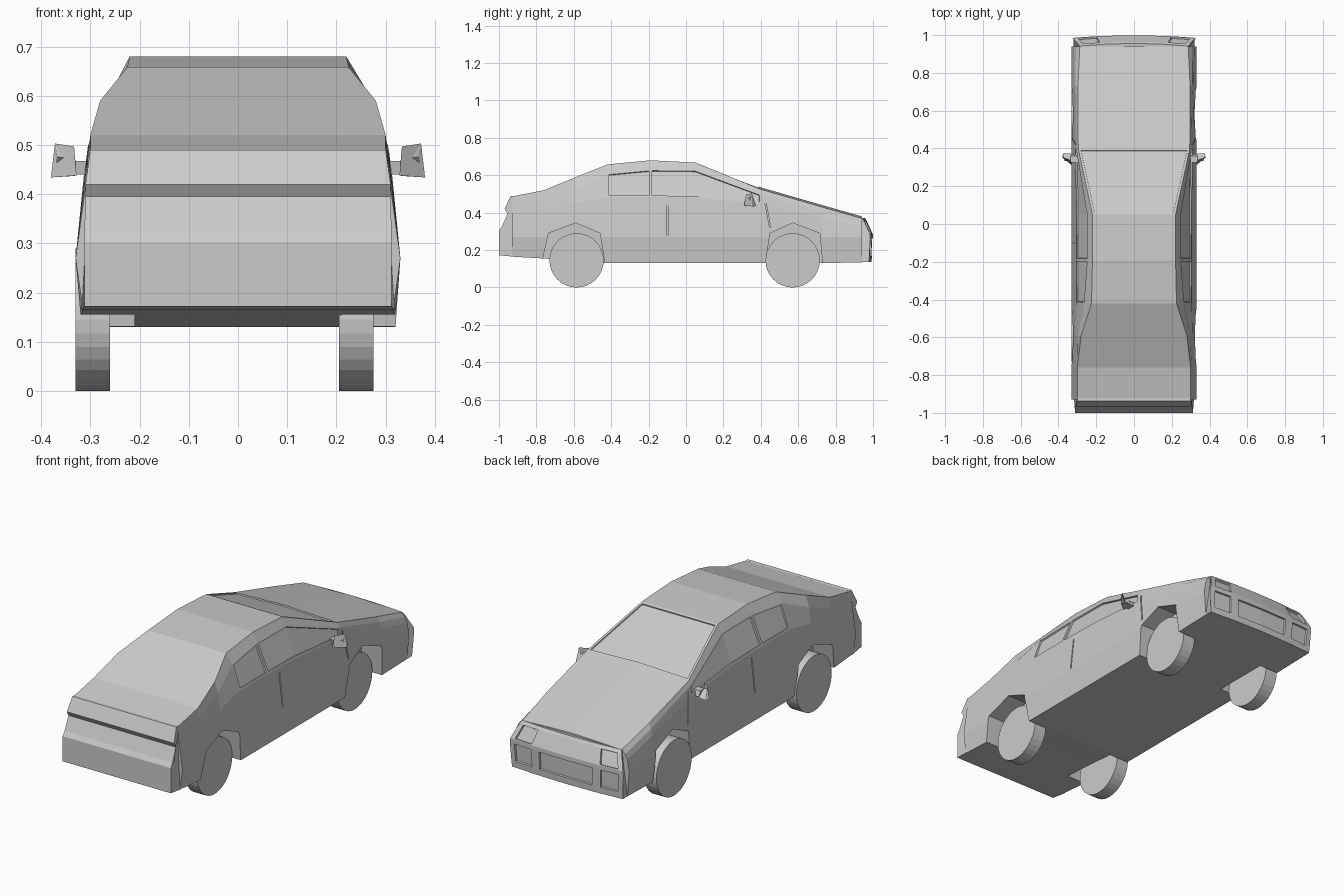
import bpy, bmesh, math
from mathutils import Matrix

if "Cube" in bpy.data.objects:
    bpy.data.objects.remove(bpy.data.objects["Cube"])


def finish(name, bm):
    bmesh.ops.recalc_face_normals(bm, faces=bm.faces)
    me = bpy.data.meshes.new(name)
    bm.to_mesh(me)
    bm.free()
    ob = bpy.data.objects.new(name, me)
    bpy.context.collection.objects.link(ob)
    return ob


def recess(bm, faces, border, depth):
    bmesh.ops.inset_region(bm, faces=faces, thickness=border, use_even_offset=True)
    bmesh.ops.inset_region(bm, faces=faces, thickness=0.001, depth=-depth, use_even_offset=True)


def prism(name, profile, x0, x1):
    """Extrude a (y, z) profile along x."""
    bm = bmesh.new()
    a, b = ([bm.verts.new((x, y, z)) for y, z in profile] for x in (x0, x1))
    bm.faces.new(a)
    bm.faces.new(b)
    for i in range(len(a)):
        j = (i + 1) % len(a)
        bm.faces.new((a[i], a[j], b[j], b[i]))
    return finish(name, bm)


def fascia(name, rows, fracs, crown=0.0, panels=()):
    """Closed end piece: (half width, y, z) rows spread across the car."""
    bm = bmesh.new()
    grid = [[bm.verts.new((w * f, y + (crown * (1 - f * f) if 0 < i < len(rows) - 1 else 0), z))
             for f in fracs] for i, (w, y, z) in enumerate(rows)]
    cells = {}
    for i in range(len(rows)):
        k = (i + 1) % len(rows)
        for j in range(len(fracs) - 1):
            cells[i, j] = bm.faces.new((grid[i][j], grid[i][j + 1], grid[k][j + 1], grid[k][j]))
    bm.faces.new([r[0] for r in grid])
    bm.faces.new([r[-1] for r in grid])
    bmesh.ops.recalc_face_normals(bm, faces=bm.faces)
    for row, cols in panels:
        recess(bm, [cells[row, c] for c in cols], 0.004, 0.01)
    return finish(name, bm)


# Body shell stations: y, floor z, floor w, belt w/z, window top w/z, top edge w/z
stations = [
    (-.93, .165, .315, .312, .40, .306, .45, .300, .487),
    (-.76, .155, .320, .312, .42, .306, .47, .300, .520),
    (-.59, .145, .320, .310, .45, .297, .53, .280, .590),
    (-.42, .130, .320, .306, .485, .262, .61, .225, .658),
    (-.19, .130, .320, .306, .485, .245, .632, .220, .680),
    (.05, .130, .320, .306, .480, .245, .630, .220, .668),
    (.40, .130, .320, .312, .450, .304, .500, .295, .525),
    (.73, .130, .320, .316, .370, .309, .405, .297, .430),
    (.94, .135, .320, .320, .325, .308, .350, .287, .370),
]
bm = bmesh.new()
rings = []
for y, zb, wb, sw, sz, gw, gz, tw, tz in stations:
    half = [(wb, zb), (.33, .27), (sw, sz), (gw, gz), (tw, tz)]
    crown = .01 if y > .3 else 0
    pts = half + [(0, tz + crown)] + [(-w, z) for w, z in reversed(half)]
    rings.append([bm.verts.new((x, y, z)) for x, z in pts])
cell = {}
for i in range(len(rings) - 1):
    for j in range(11):
        k = (j + 1) % 11
        cell[i, j] = bm.faces.new((rings[i][j], rings[i][k], rings[i + 1][k], rings[i + 1][j]))
bm.faces.new(rings[0])
bm.faces.new(rings[-1])
bmesh.ops.recalc_face_normals(bm, faces=bm.faces)
# Recessed side windows and windscreen
for j in (2, 7):
    recess(bm, [cell[3, j]], .008, .008)
    recess(bm, [cell[4, j], cell[5, j]], .008, .008)
recess(bm, [cell[5, 4], cell[5, 5]], .012, .006)
body = finish("body_shell", bm)


def cut(target, cutter):
    cutter.hide_render = True
    cutter.display_type = 'WIRE'
    m = target.modifiers.new(cutter.name, 'BOOLEAN')
    m.operation = 'DIFFERENCE'
    m.solver = 'EXACT'
    m.object = cutter


# Wheel arches and door seams cut from both sides
arches = {
    "rear": [(-.768, .05), (-.765, .155), (-.735, .29), (-.59, .345), (-.46, .29), (-.435, .13), (-.435, .05)],
    "front": [(.425, .05), (.425, .13), (.45, .29), (.57, .345), (.715, .29), (.73, .13), (.73, .05)],
}
seams = {
    "door": [(-.103, .28), (-.097, .28), (-.097, .46), (-.103, .46)],
    "fender": [(.447, .32), (.453, .32), (.423, .48), (.417, .48)],
}
for side in (-1, 1):
    for n, p in arches.items():
        cut(body, prism(f"{n}_arch_cutter_{side}", p, side * .21, side * .4))
    for n, p in seams.items():
        cut(body, prism(f"{n}_seam_cutter_{side}", p, side * .303, side * .4))

# Tail with stepped bumper and overhanging lip
fascia("tail", [(.318, -.92, .165), (.312, -1.0, .172), (.312, -1.0, .303), (.312, -.985, .325),
                (.31, -.955, .395), (.31, -.97, .42), (.30, -.937, .49), (.30, -.92, .489)], (-1, 1))

# Nose with headlights, grille and lower lamps
fascia("nose", [(.32, .93, .135), (.32, .978, .135), (.322, .98, .165), (.328, .985, .265),
                (.325, .985, .285), (.295, .951, .358), (.287, .942, .371), (.287, .93, .369)],
       (-1, -.93, -.6, -.48, 0, .48, .6, .93, 1), .014,
       [(4, [1]), (4, [6]), (2, [1]), (2, [6]), (2, [3, 4])])

# Wheels
for axle, y in (("front", .57), ("rear", -.585)):
    for side, x in (("left", -.295), ("right", .24)):
        bm = bmesh.new()
        bmesh.ops.create_cone(bm, cap_ends=True, segments=32, radius1=.145, radius2=.145, depth=.07,
                              matrix=Matrix.Translation((x, y, .145)) @ Matrix.Rotation(math.pi / 2, 4, 'Y'))
        finish(f"{axle}_{side}_wheel", bm)

# Door mirrors: stalk and tapered housing
for side, s in (("left", -1), ("right", 1)):
    prism(f"{side}_mirror_stalk", [(.33, .44), (.37, .44), (.36, .468), (.325, .468)], s * .295, s * .335)
    bm = bmesh.new()
    outline = [(.328, .438), (.38, .434), (.372, .503), (.333, .497)]
    back = [bm.verts.new((s * x, .30 + (.38 - x) * .2 + (z - .434) * .1 + (x - .328) * 1.0, z)) for x, z in outline]
    front = [bm.verts.new((s * (.354 + (x - .354) * .75), .375 - (z - .434) * .6,
                           .455 + (z - .468) * .6)) for x, z in outline]
    bm.faces.new(back)
    bm.faces.new(front)
    for i in range(4):
        j = (i + 1) % 4
        bm.faces.new((back[i], back[j], front[j], front[i]))
    finish(f"{side}_mirror", bm)
